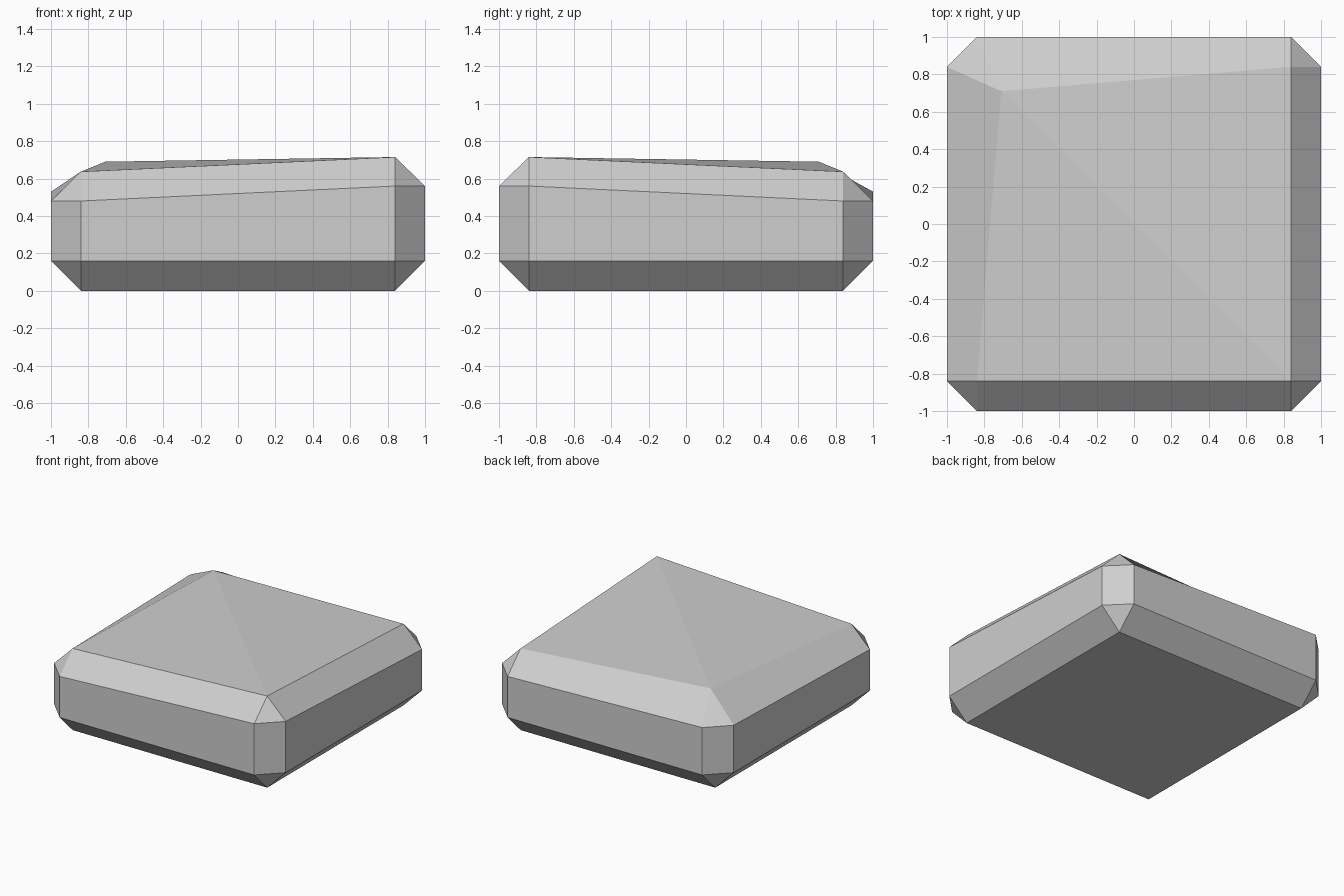
import bpy
import bmesh

default = bpy.data.objects.get("Cube")
if default:
    bpy.data.objects.remove(default, do_unlink=True)

INNER, CHAMFER = 0.84, 0.16

# Single stone grey
stone = bpy.data.materials.new("stone grey")
stone.use_nodes = True
grey = (0.62, 0.62, 0.62, 1)
stone.diffuse_color = grey
stone.node_tree.nodes["Principled BSDF"].inputs["Base Color"].default_value = grey

# Corners anticlockwise: x sign, y sign, wall height, tip height, tip inset
corners = [
    (-1, -1, 0.48, 0.637, INNER),
    (1, -1, 0.56, 0.715, INNER),
    (1, 1, 0.48, 0.637, INNER),
    (-1, 1, 0.53, 0.69, 0.71),
]

bm = bmesh.new()
base, low, high, tips = [], [], [], []
for sx, sy, wall, tip, inset in corners:
    pair = [(sx, sy * INNER), (sx * INNER, sy)]
    if sx * sy < 0:
        pair.reverse()
    base.append(bm.verts.new((sx * INNER, sy * INNER, 0)))
    low.append([bm.verts.new((x, y, CHAMFER)) for x, y in pair])
    high.append([bm.verts.new((x, y, wall)) for x, y in pair])
    tips.append(bm.verts.new((sx * inset, sy * inset, tip)))

for i in range(4):
    j = (i + 1) % 4
    # Corner facets: lower triangle, upright face, upper triangle
    bm.faces.new((base[i], low[i][1], low[i][0]))
    bm.faces.new((low[i][0], low[i][1], high[i][1], high[i][0]))
    bm.faces.new((high[i][0], high[i][1], tips[i]))
    # Side facets: lower chamfer, wall, upper chamfer
    bm.faces.new((base[i], base[j], low[j][0], low[i][1]))
    bm.faces.new((low[i][1], low[j][0], high[j][0], high[i][1]))
    bm.faces.new((high[i][1], high[j][0], tips[j], tips[i]))

# Flat underside, and top folded along its high diagonal
bm.faces.new(base[::-1])
bm.faces.new((tips[0], tips[1], tips[3]))
bm.faces.new((tips[1], tips[2], tips[3]))
bmesh.ops.recalc_face_normals(bm, faces=bm.faces)

mesh = bpy.data.meshes.new("stone_slab")
bm.to_mesh(mesh)
bm.free()
mesh.materials.append(stone)
slab = bpy.data.objects.new("stone_slab", mesh)
bpy.context.collection.objects.link(slab)
